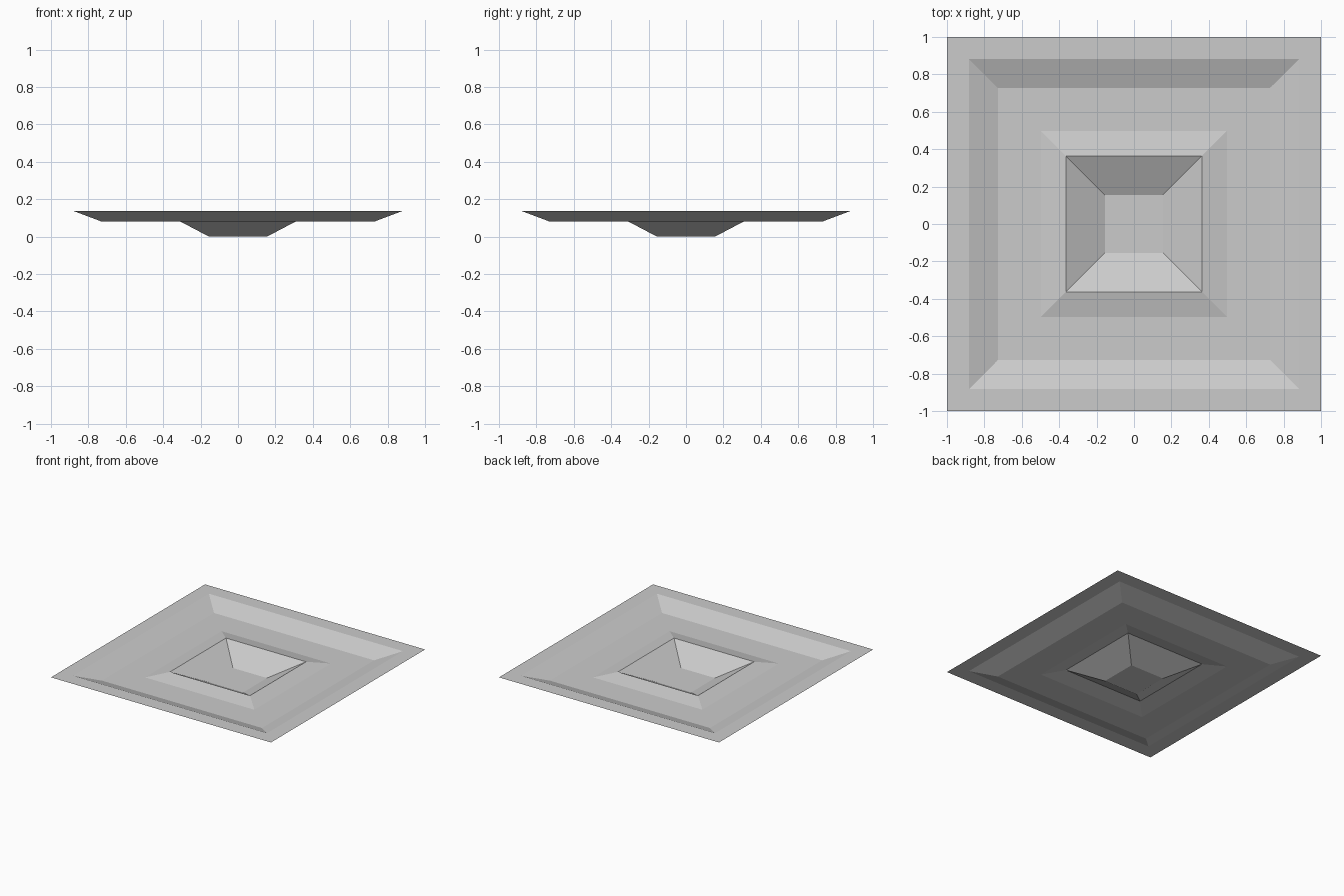
import bpy
import bmesh

cube = bpy.data.objects.get("Cube")
if cube:
    bpy.data.objects.remove(cube, do_unlink=True)

# One plain grey material
grey = bpy.data.materials.new("light_grey")
grey.use_nodes = True
colour = (0.6, 0.6, 0.6, 1.0)
grey.diffuse_color = colour
grey.node_tree.nodes["Principled BSDF"].inputs["Base Color"].default_value = colour

# Profile from rim to pit floor: (half width, height)
profile = [
    (1.0, 0.138),    # outer edge of the flat rim
    (0.882, 0.138),  # inner edge of the rim
    (0.728, 0.08),   # foot of the outer slope
    (0.497, 0.08),   # foot of the raised ridge
    (0.364, 0.11),   # crest of the ridge
    (0.155, 0.0),    # edge of the pit floor
]
corners = [(-1, -1), (1, -1), (1, 1), (-1, 1)]

# Terraced square sheet: concentric square rings joined by flat bands
bm = bmesh.new()
rings = [[bm.verts.new((sx * r, sy * r, z)) for sx, sy in corners]
         for r, z in profile]
for outer, inner in zip(rings, rings[1:]):
    for i in range(4):
        j = (i + 1) % 4
        bm.faces.new((outer[i], outer[j], inner[j], inner[i]))
bm.faces.new(rings[-1])

mesh = bpy.data.meshes.new("terraced_basin")
bm.to_mesh(mesh)
bm.free()
mesh.materials.append(grey)
basin = bpy.data.objects.new("terraced_basin", mesh)
bpy.context.collection.objects.link(basin)
